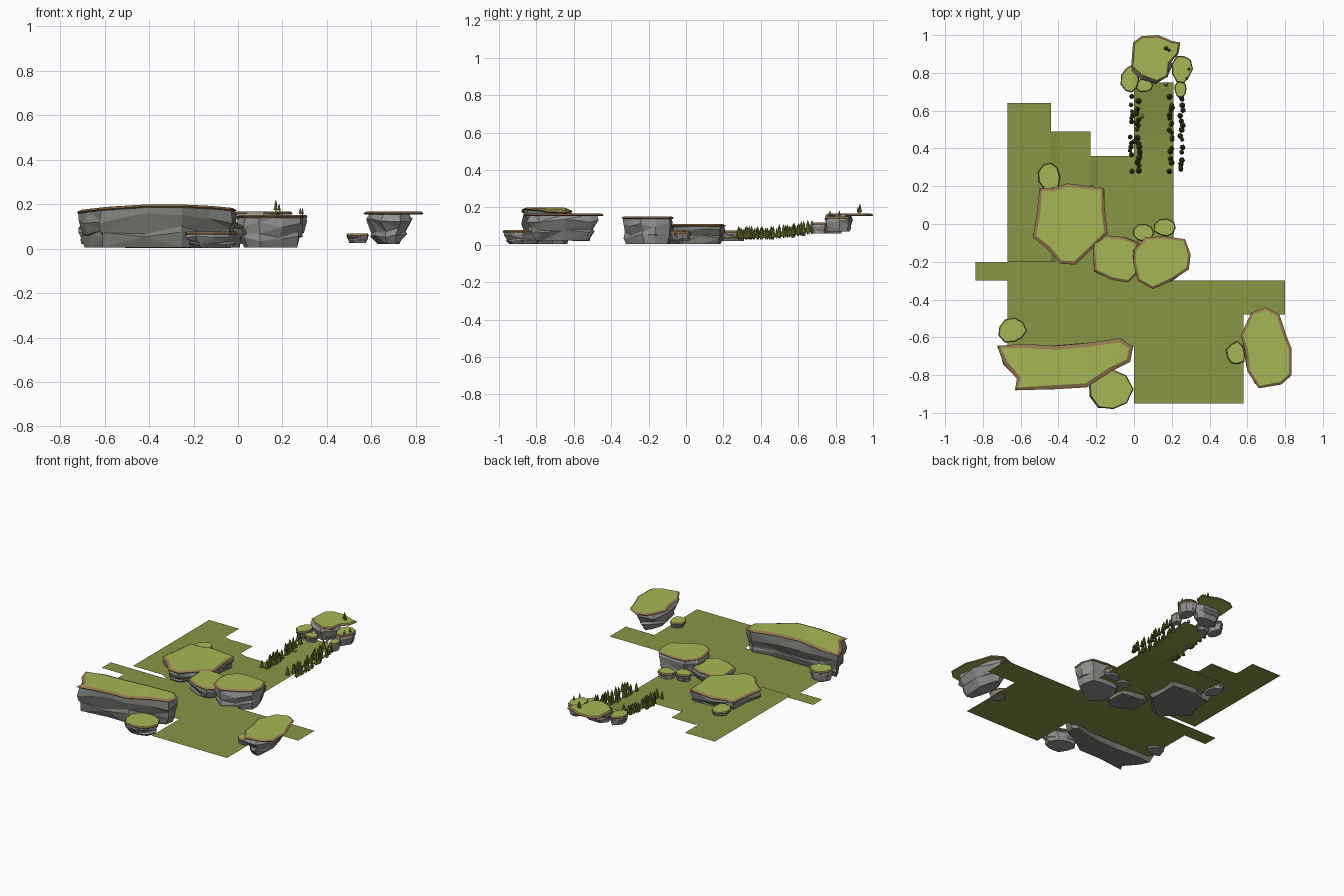
import bpy, bmesh, math, random
from mathutils import Vector

if "Cube" in bpy.data.objects:
    bpy.data.objects.remove(bpy.data.objects["Cube"])

random.seed(4)

def material(name, rgb):
    m = bpy.data.materials.new(name)
    m.diffuse_color = (*rgb, 1)
    m.use_nodes = True
    m.node_tree.nodes["Principled BSDF"].inputs["Base Color"].default_value = m.diffuse_color
    return m

GRASS = material("grass", (0.39, 0.47, 0.09))
GROUND = material("ground", (0.25, 0.30, 0.06))
EARTH = material("earth", (0.30, 0.19, 0.08))
STONE = material("stone", (0.30, 0.29, 0.28))
DARK_STONE = material("dark_stone", (0.20, 0.21, 0.19))
LEAF = material("leaf", (0.13, 0.15, 0.02))
BARK = material("bark", (0.20, 0.10, 0.04))

def finish(bm, name, mats):
    bmesh.ops.recalc_face_normals(bm, faces=bm.faces)
    me = bpy.data.meshes.new(name)
    bm.to_mesh(me)
    bm.free()
    for m in mats:
        me.materials.append(m)
    ob = bpy.data.objects.new(name, me)
    bpy.context.collection.objects.link(ob)
    return ob

def offset(pts, d):
    """Move a counter-clockwise outline outwards by d."""
    out = []
    for i, p in enumerate(pts):
        a = (p - pts[i - 1]).normalized()
        b = (pts[(i + 1) % len(pts)] - p).normalized()
        n = Vector((a.y + b.y, -a.x - b.x)).normalized()
        out.append(p + n * d)
    return out

def loft(bm, rings, mats):
    loops = [[bm.verts.new(v) for v in r] for r in rings]
    for a, b, m in zip(loops, loops[1:], mats):
        for i in range(len(a)):
            j = (i + 1) % len(a)
            bm.faces.new((a[i], a[j], b[j], b[i])).material_index = m
    return loops

def outline(pts):
    v = [Vector(p) for p in pts]
    area = sum(v[i - 1].cross(v[i]) for i in range(len(v)))
    return v if area > 0 else v[::-1]

def rock(name, pts, z0, z1, taper=0.04, rim=0.016, stone=STONE, body=None, height=None):
    """Faceted stone body with a grass cap whose edge is bare earth."""
    pts = outline(pts)
    height = height or (lambda x, y: z1)
    base = outline(body) if body else pts
    j = min(0.008, taper * 0.25)
    rings = []
    for f, ins in ((0, 1), (0.3, 0.55), (0.42, 0.6), (0.72, 0.15), (1, 0.4)):
        ring = []
        for p in offset(base, -taper * ins):
            top = height(p.x, p.y) - 0.006
            z = z0 + (top - z0) * f
            if 0 < f < 1:
                z += random.uniform(-0.1, 0.1) * (top - z0)
            ring.append((p.x + random.uniform(-j, j), p.y + random.uniform(-j, j), z))
        rings.append(ring)
    bm = bmesh.new()
    loops = loft(bm, rings, [0] * 4)
    bm.faces.new(loops[0])
    bm.faces.new(loops[-1])
    bmesh.ops.triangulate(bm, faces=bm.faces)
    finish(bm, name, [stone])
    # grass cap
    levels = ((-rim * 0.4, -0.014), (0, -0.008), (-rim, 0))
    bm = bmesh.new()
    loops = loft(bm, [[(p.x, p.y, height(p.x, p.y) + dz) for p in offset(pts, d)]
                      for d, dz in levels], [1, 1])
    bm.faces.new(loops[0])
    bm.faces.new(loops[-1])
    bmesh.ops.triangulate(bm, faces=[f for f in bm.faces if len(f.verts) > 4])
    finish(bm, name + "_grass", [GRASS, EARTH])

def blob(cx, cy, rx, ry, n=9):
    return [(cx + rx * math.cos(t) * k, cy + ry * math.sin(t) * k)
            for t, k in ((2 * math.pi * i / n, random.uniform(0.86, 1.08)) for i in range(n))]

# Ground tiles: x0, x1, y0, y1, z at y0, z at y1
def ground(name, tiles):
    bm = bmesh.new()
    for x0, x1, y0, y1, za, zb in tiles:
        bm.faces.new([bm.verts.new(c) for c in
                      ((x0, y0, za), (x1, y0, za), (x1, y1, zb), (x0, y1, zb))])
    finish(bm, name, [GROUND])

G = 0.03
ground("meadow", [(0, 0.58, -0.95, -0.65, G, G), (-0.67, 0.58, -0.65, -0.48, G, G),
                  (-0.67, 0.80, -0.48, -0.30, G, G), (-0.84, 0.21, -0.30, -0.20, G, G),
                  (-0.41, 0.21, -0.20, 0.36, G, G)])
ground("north_path", [(0, 0.21, 0.36, 0.47, G, G + 0.005), (0, 0.21, 0.47, 0.75, G + 0.005, 0.07)])
ground("west_terrace", [(-0.67, -0.44, -0.20, 0.64, 0.05, 0.05),
                        (-0.41, -0.23, 0.20, 0.49, 0.042, 0.042)])

# Sloping risers beside the terraces
bm = bmesh.new()
for xa, xb, ya, yb, za, zb in ((-0.44, -0.41, -0.2, 0.2, 0.05, G), (-0.44, -0.41, 0.2, 0.49, 0.05, 0.042),
                               (-0.23, -0.19, 0.2, 0.36, 0.042, G)):
    bm.faces.new([bm.verts.new(c) for c in ((xa, ya, za), (xb, ya, zb), (xb, yb, zb), (xa, yb, za))])
finish(bm, "terrace_riser", [GROUND])

# Large plateaus
rock("long_cliff", [(-.725, -.645), (-.58, -.635), (-.42, -.645), (-.25, -.63), (-.07, -.605), (-.005, -.65),
                    (-.02, -.73), (-.12, -.78), (-.25, -.865), (-.42, -.875), (-.63, -.88), (-.62, -.82),
                    (-.69, -.74)], 0.005, 0.19, 0.035, 0.022, DARK_STONE,
     height=lambda x, y: 0.2 - 0.18 * (x + 0.33) ** 2)
rock("west_plateau", [(-.5, .19), (-.43, .19), (-.35, .215), (-.16, .19), (-.155, .08), (-.14, -.05),
                      (-.23, -.14), (-.31, -.215), (-.39, -.21), (-.46, -.13), (-.535, -.07), (-.515, .05)],
     0.003, 0.11, 0.035, 0.018, DARK_STONE)
rock("centre_low_plateau", [(-.22, -.1), (-.15, -.06), (-.05, -.07), (.02, -.1), (.03, -.25), (-.03, -.31),
                            (-.12, -.295), (-.21, -.25)], 0.005, 0.105, 0.03, 0.014, DARK_STONE)
rock("centre_plateau", [(0, -.14), (.06, -.07), (.16, -.065), (.27, -.08), (.3, -.16), (.29, -.24), (.2, -.3),
                        (.1, -.345), (.02, -.3), (-.005, -.2)], 0.005, 0.152, 0.03, 0.014)
rock("east_plateau", [(.62, -.47), (.7, -.44), (.77, -.48), (.81, -.6), (.835, -.66), (.835, -.8), (.78, -.85),
                      (.66, -.87), (.6, -.78), (.59, -.68), (.565, -.59)], 0.022, 0.168, 0.07, 0.015,
     body=[(.6, -.5), (.7, -.45), (.75, -.5), (.79, -.64), (.79, -.79), (.73, -.86), (.64, -.85),
           (.58, -.76), (.56, -.62)])
rock("north_plateau", [(-.005, .96), (.04, .995), (.13, 1), (.2, .97), (.245, .96), (.235, .9), (.19, .85),
                       (.18, .78), (.12, .75), (.04, .78), (-.015, .83), (-.01, .9)], 0.07, 0.168, 0.03, 0.01,
     body=[(-.01, .82), (.04, .76), (.12, .74), (.18, .78), (.21, .85), (.16, .89), (.05, .89)])

# Small ledges around the plateaus: centre, radii, base and top heights
LEDGES = [(-.13, -.875, .125, .12, .003, .078), (-.645, -.565, .075, .068, .02, .1),
          (-.45, .25, .062, .08, .02, .075), (.05, -.045, .06, .05, .02, .08),
          (.165, -.02, .06, .05, .02, .07), (.54, -.685, .055, .065, .025, .068),
          (-.02, .765, .052, .075, .06, .12), (.255, .82, .055, .075, .07, .152),
          (.055, .735, .05, .04, .06, .105), (.245, .715, .035, .045, .06, .12)]
for i, (x, y, rx, ry, z0, z1) in enumerate(LEDGES):
    rock(f"ledge_{i + 1}", blob(x, y, rx, ry), z0, z1, min(rx, ry) * 0.28, 0.005)

# Pebbles on the path
for i, (x, y, z) in enumerate(((.17, .74, .09), (.045, .57, .045), (.2, .63, .055), (.06, -.09, .1))):
    bm = bmesh.new()
    bmesh.ops.create_icosphere(bm, subdivisions=1, radius=0.012)
    for v in bm.verts:
        v.co *= random.uniform(0.7, 1.2)
    finish(bm, f"pebble_{i + 1}", [STONE]).location = (x, y, z)

# Conifer: trunk plus three stacked cones, one mesh shared by all trees
bm = bmesh.new()
for r1, r2, z, h, m in ((.003, .003, 0, .016, 1), (.015, .003, .01, .027, 0),
                        (.012, .002, .026, .024, 0), (.009, 0, .042, .026, 0)):
    old = set(bm.faces)
    new = bmesh.ops.create_cone(bm, cap_ends=True, segments=6, radius1=r1, radius2=r2, depth=h)["verts"]
    bmesh.ops.translate(bm, verts=new, vec=(0, 0, z + h / 2))
    for f in set(bm.faces) - old:
        f.material_index = m
first = finish(bm, "conifer", [LEAF, BARK])

def path_z(y):
    return G + max(0, y - 0.45) * 0.14

spots = [(0.17, 0.93, 0.166, 0.8), (0.185, 0.92, 0.166, 0.55), (0.29, 0.82, 0.15, 0.5), (0.28, 0.77, 0.15, 0.5)]
for x0, x1 in ((-0.012, 0.022), (0.195, 0.25)):
    for k in range(21):
        y = 0.285 + k * 0.0195
        for x in (x0, x1):
            if random.random() < 0.8:
                spots.append((x + random.uniform(-.01, .01), y + random.uniform(-.008, .008),
                              path_z(y) - 0.003, random.uniform(0.75, 1.15)))
for i, (x, y, z, s) in enumerate(spots):
    ob = first
    if i:
        ob = bpy.data.objects.new(f"conifer_{i + 1}", first.data)
        bpy.context.collection.objects.link(ob)
    ob.location = (x, y, z)
    ob.scale = (s, s, s)
    ob.rotation_euler.z = random.uniform(0, 6.28)
